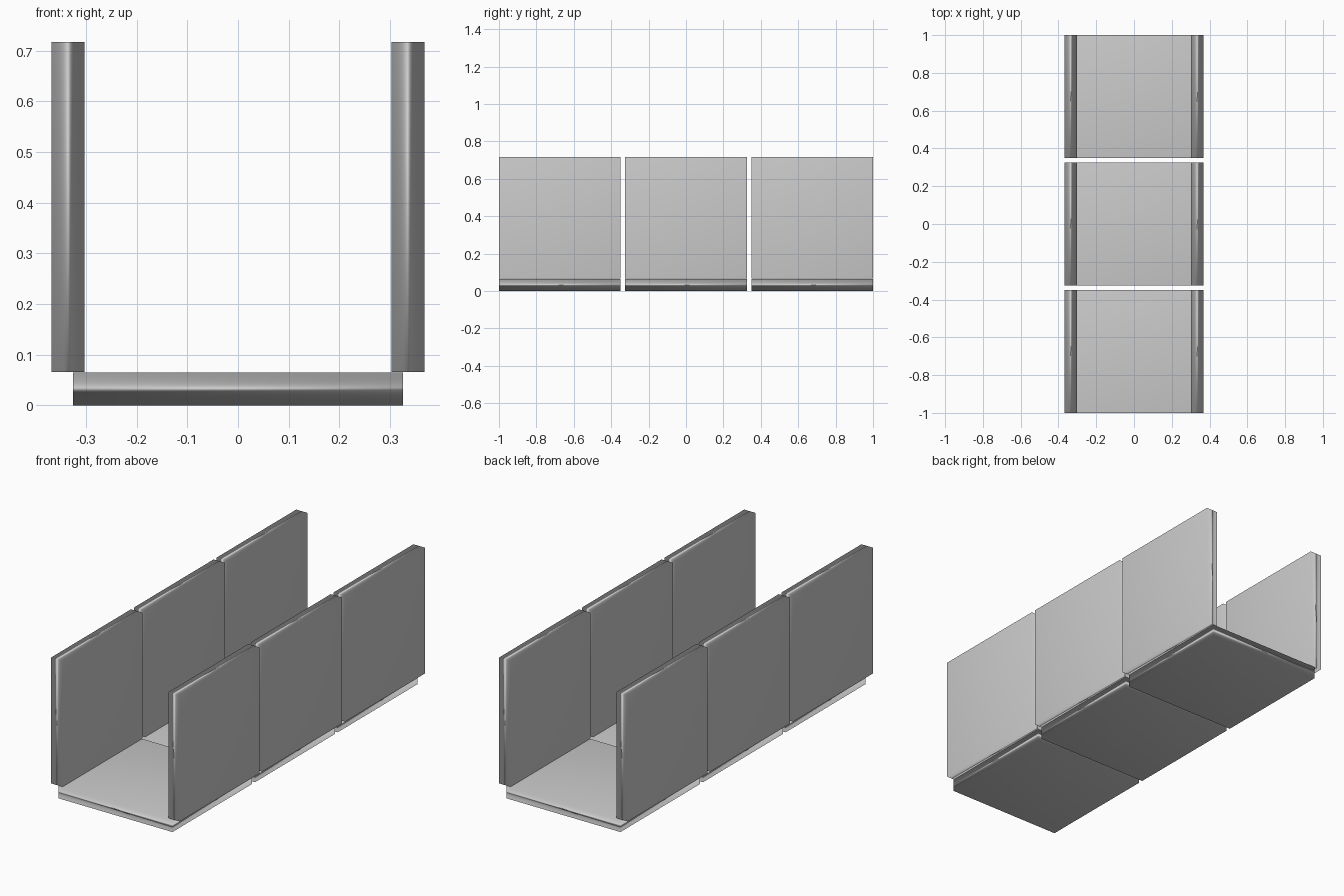
import bpy

if "Cube" in bpy.data.objects:
    bpy.data.objects.remove(bpy.data.objects["Cube"])

SIDE = 0.651     # square panel side
THICK = 0.065    # panel thickness
PITCH = 1 - SIDE / 2   # spacing of panels along y
WALL_X = 0.335   # wall centre offset from the middle


def panel(name, location, size):
    bpy.ops.mesh.primitive_cube_add(size=1, location=location)
    obj = bpy.context.object
    obj.name = name
    obj.scale = size
    bpy.ops.object.transform_apply(location=False, rotation=False, scale=True)
    # Smooth shading dominated by the large faces
    bpy.ops.object.shade_smooth()
    mod = obj.modifiers.new("soft_normals", 'WEIGHTED_NORMAL')
    mod.mode = 'FACE_AREA'
    return obj


# Three bays, each with a floor slab and a pair of walls standing on it
for i, bay in enumerate(("front", "middle", "back")):
    y = (i - 1) * PITCH
    panel(f"{bay}_floor", (0, y, THICK / 2), (SIDE, SIDE, THICK))
    for side, s in (("left", -1), ("right", 1)):
        panel(f"{bay}_{side}_wall", (s * WALL_X, y, THICK + 0.001 + SIDE / 2),
              (THICK, SIDE, SIDE))
